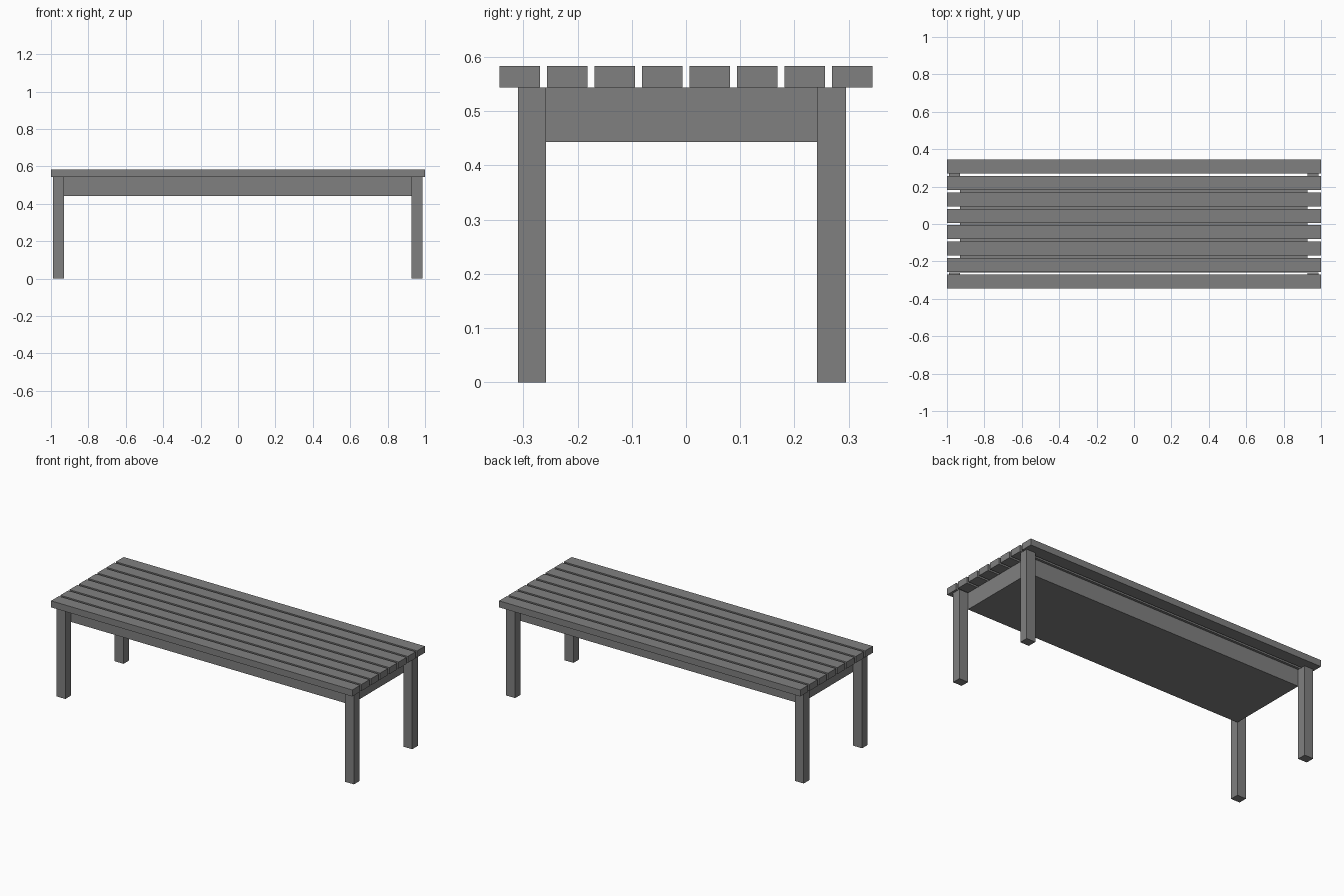
import bpy

default = bpy.data.objects.get("Cube")
if default:
    bpy.data.objects.remove(default, do_unlink=True)

# Single grey finish
grey = bpy.data.materials.new("mid_grey")
grey.use_nodes = True
colour = (0.216, 0.216, 0.216, 1)
grey.diffuse_color = colour
grey.node_tree.nodes["Principled BSDF"].inputs["Base Color"].default_value = colour


def box(name, x, y, z):
    """Box given by its (low, high) extent on each axis."""
    bpy.ops.mesh.primitive_cube_add(size=1)
    ob = bpy.context.object
    ob.name = ob.data.name = name
    for v in ob.data.vertices:
        v.co = [span[0] if c < 0 else span[1] for c, span in zip(v.co, (x, y, z))]
    ob.data.materials.append(grey)
    return ob


TOP, SEAT = 0.583, 0.544
LEG_X = {"right": (-0.988, -0.929), "left": (0.928, 0.987)}
LEG_Y = {"front": (-0.31, -0.258), "back": (0.242, 0.295)}

# Legs, standing just outside the corners of the apron
for side, x in LEG_X.items():
    for end, y in LEG_Y.items():
        box(f"{end}_{side}_leg", x, y, (0, SEAT))

# Solid apron block between the legs
box("apron", (LEG_X["right"][1], LEG_X["left"][0]),
    (LEG_Y["front"][1], LEG_Y["back"][0]), (0.443, SEAT))

# Seat slats running the full length
COUNT, WIDTH, HALF_DEPTH = 8, 0.0745, 0.344
pitch = (2 * HALF_DEPTH - WIDTH) / (COUNT - 1)
for i in range(COUNT):
    y = -HALF_DEPTH + i * pitch
    box(f"slat_{i + 1}", (-1, 1), (y, y + WIDTH), (SEAT, TOP))
